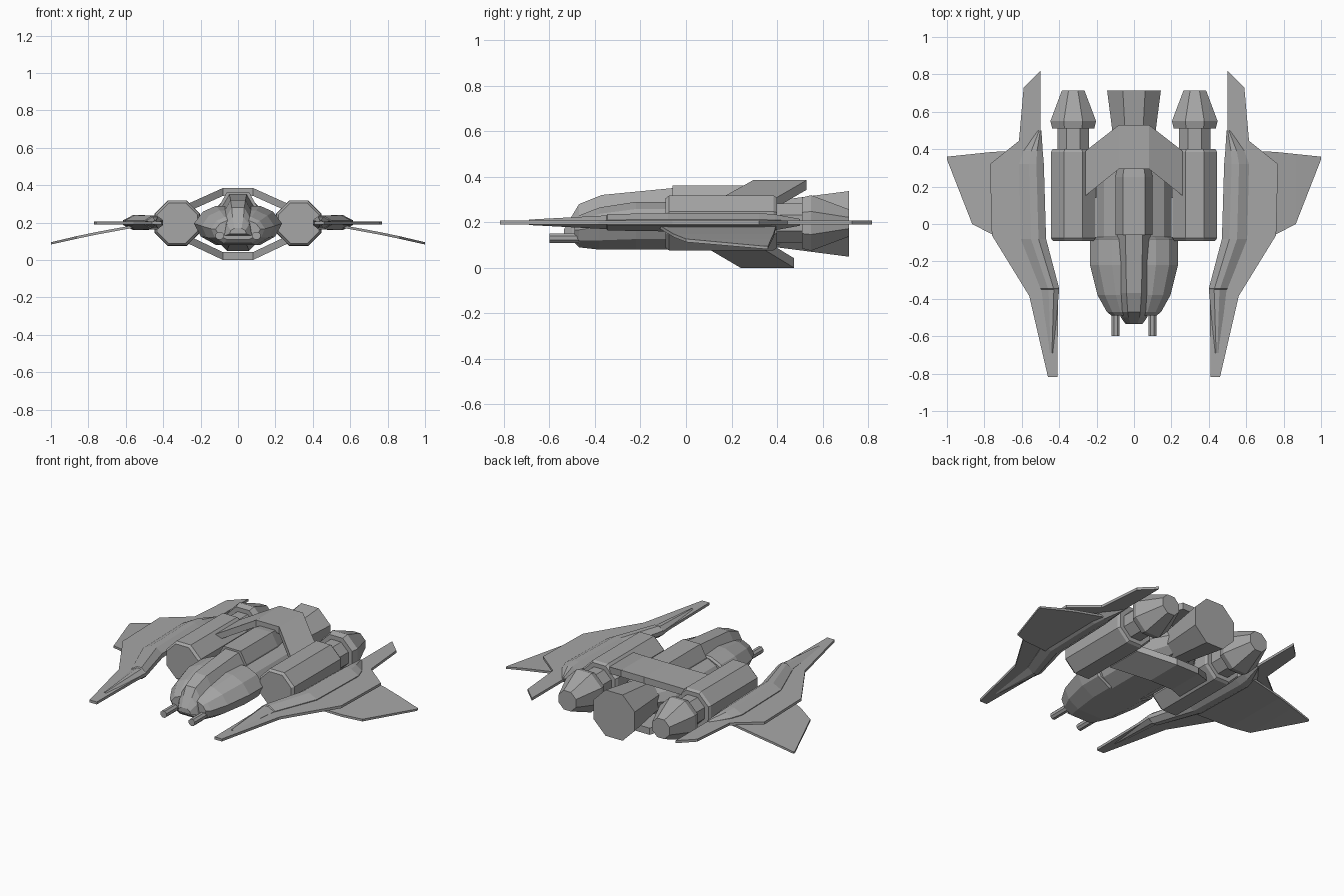
import bpy, bmesh
from math import cos, sin, pi

cube = bpy.data.objects.get("Cube")
if cube:
    bpy.data.objects.remove(cube, do_unlink=True)

GREY = (0.38, 0.38, 0.38, 1)
hull_grey = bpy.data.materials.new("hull_grey")
hull_grey.use_nodes = True
hull_grey.diffuse_color = GREY
bsdf = next(n for n in hull_grey.node_tree.nodes if n.type == 'BSDF_PRINCIPLED')
bsdf.inputs["Base Color"].default_value = GREY


def loft(name, rings, mirror=False):
    """Skin a row of equal-length rings and cap both ends."""
    bm = bmesh.new()
    rows = [[bm.verts.new(p) for p in ring] for ring in rings]
    n = len(rows[0])
    for a, b in zip(rows, rows[1:]):
        for i in range(n):
            j = (i + 1) % n
            bm.faces.new((a[i], a[j], b[j], b[i]))
    bm.faces.new(rows[0])
    bm.faces.new(rows[-1])
    bmesh.ops.recalc_face_normals(bm, faces=bm.faces)
    mesh = bpy.data.meshes.new(name)
    bm.to_mesh(mesh)
    bm.free()
    mesh.materials.append(hull_grey)
    obj = bpy.data.objects.new(name, mesh)
    bpy.context.collection.objects.link(obj)
    if mirror:
        obj.modifiers.new("Mirror", 'MIRROR').use_axis[0] = True
    return obj


def turned(name, x, z, profile, sides=8, mirror=False):
    """Flat-topped tube along y; profile is (y, apothem)."""
    rings = []
    for y, apothem in profile:
        r = apothem / cos(pi / sides)
        angles = [2 * pi * (i + 0.5) / sides for i in range(sides)]
        rings.append([(x + r * cos(a), y, z + r * sin(a)) for a in angles])
    return loft(name, rings, mirror)


def faceted(name, shape, sections):
    """Symmetric loft along y; shape is (width, height) fractions, sections (y, half width, low, high)."""
    rings = []
    for y, w, low, high in sections:
        side = [(w * u, y, low + (high - low) * v) for u, v in shape]
        rings.append(side + [(-px, py, pz) for px, py, pz in reversed(side)])
    return loft(name, rings)


def spanwise(name, sections, mirror=False):
    """Wing lofted along x; sections are (x, front, back, low, high)."""
    return loft(name, [[(x, f, lo), (x, b, lo), (x, b, hi), (x, f, hi)]
                       for x, f, b, lo, hi in sections], mirror)


# Main hull and nose
HULL = [(0.5, 0), (0.85, 0.22), (1, 0.55), (0.8, 0.85), (0.5, 1)]
faceted("nose_hull", HULL, [
    (-0.49, 0.12, 0.11, 0.21), (-0.47, 0.145, 0.09, 0.23),
    (-0.38, 0.195, 0.08, 0.265), (-0.22, 0.235, 0.08, 0.29),
    (-0.08, 0.235, 0.08, 0.29), (-0.07, 0.22, 0.085, 0.28)])
faceted("rear_hull", HULL, [
    (-0.08, 0.2, 0.08, 0.28), (0.3, 0.2, 0.08, 0.28), (0.44, 0.11, 0.11, 0.27)])

# Canopy and dorsal spine
CANOPY = [(1, 0), (0.85, 0.6), (0.42, 1)]
faceted("canopy", CANOPY, [
    (-0.535, 0.045, 0.14, 0.17), (-0.5, 0.07, 0.13, 0.23),
    (-0.47, 0.08, 0.13, 0.28), (-0.37, 0.095, 0.14, 0.32),
    (-0.06, 0.11, 0.15, 0.35)])
faceted("spine", [(1, 0), (1, 0.55), (0.6, 1)], [
    (-0.06, 0.1, 0.2, 0.362), (0.25, 0.1, 0.2, 0.362), (0.34, 0.08, 0.2, 0.35)])

# Nose guns
turned("guns", 0.098, 0.13, [(-0.6, 0.021), (-0.35, 0.021)], mirror=True)

# Engines and nozzles
turned("engines", 0.325, 0.197, [
    (-0.09, 0.108), (-0.075, 0.12), (0.385, 0.12), (0.4, 0.11),
    (0.4, 0.085), (0.51, 0.085), (0.51, 0.112), (0.55, 0.122), (0.715, 0.06)],
    mirror=True)
turned("centre_nozzle", 0, 0.193, [(0.3, 0.09), (0.715, 0.144)])

# Swept braces above and below, tying the engines to the hull
for name, shift, mid, tip in (("upper_brace", 0, 0.343, 0.262),
                              ("lower_brace", -0.055, 0, 0.085)):
    spanwise(name, [(x, front + shift, back + shift, z, z + 0.042)
                    for x, front, back, z in (
                        (-0.26, 0.15, 0.39, tip), (-0.08, 0.295, 0.53, mid),
                        (0.08, 0.295, 0.53, mid), (0.26, 0.15, 0.39, tip))])

# Flat blade plate of each wing
BLADE = [(0.41, -0.818), (0.46, -0.818), (0.56, -0.385), (0.76, -0.06),
         (0.77, 0.32), (0.615, 0.445), (0.59, 0.73), (0.5, 0.818),
         (0.5, -0.08), (0.405, -0.35)]
loft("wing_blades", [[(x, y, z) for x, y in BLADE] for z in (0.191, 0.207)], mirror=True)

# Raised pod running along each blade
POD = [(0, -0.35), (0.3, -1), (0.6, -1), (1, -0.3), (1, 0.3), (0.6, 1), (0.3, 1), (0, 0.35)]
loft("wing_pods", [[(a + (b - a) * u, y, 0.2 + h * v) for u, v in POD]
                   for y, a, b, h in (
                       (-0.69, 0.432, 0.455, 0.012), (-0.35, 0.4, 0.495, 0.03),
                       (-0.345, 0.4, 0.5, 0.036), (-0.08, 0.47, 0.605, 0.04),
                       (0.32, 0.482, 0.615, 0.04), (0.39, 0.488, 0.59, 0.035),
                       (0.5, 0.495, 0.515, 0.015))], mirror=True)

# Drooping outer wings
spanwise("outer_wings", [
    (0.56, -0.115, 0.395, 0.172, 0.186), (0.76, -0.055, 0.385, 0.135, 0.149),
    (0.865, 0, 0.374, 0.113, 0.127), (1, 0.345, 0.36, 0.083, 0.095)], mirror=True)
